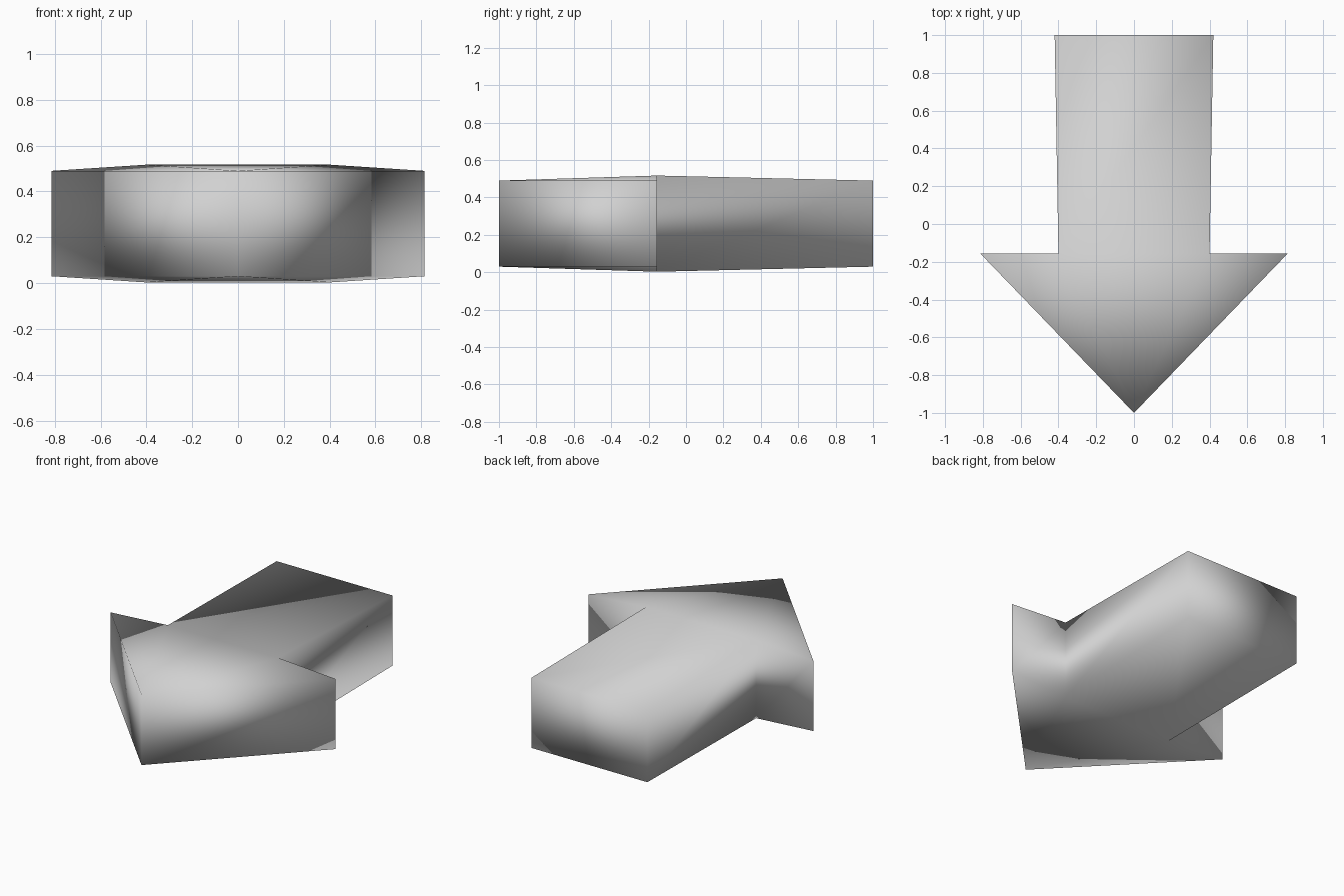
import bpy
import bmesh

# Remove the default cube
cube = bpy.data.objects.get("Cube")
if cube:
    bpy.data.objects.remove(cube, do_unlink=True)

# Plain grey material
grey = bpy.data.materials.new("plain grey")
grey.use_nodes = True
colour = (0.64, 0.64, 0.64, 1)
grey.diffuse_color = colour
grey.node_tree.nodes["Principled BSDF"].inputs["Base Color"].default_value = colour

# One half of the outline: x, y, half thickness (thickest at the neck)
MID = 0.26
half = [(0.42, 1.0, 0.23), (0.40, -0.155, 0.257), (0.815, -0.155, 0.23)]
tip = (0.0, -1.0, 0.23)
outline = half + [tip] + [(-x, y, t) for x, y, t in reversed(half)]

# Vertices of the upper and lower outline
bm = bmesh.new()
upper = [bm.verts.new((x, y, MID + t)) for x, y, t in outline]
lower = [bm.verts.new((x, y, MID - t)) for x, y, t in outline]

# Caps: shaft, centre of the head and the two barbs
for ring in (upper, lower):
    tail_l, neck_l, barb_l, point, barb_r, neck_r, tail_r = ring
    for face in ((tail_l, neck_l, neck_r, tail_r), (neck_l, point, neck_r),
                 (neck_l, barb_l, point), (neck_r, point, barb_r)):
        bm.faces.new(face)

# Upright walls all round
count = len(outline)
for i in range(count):
    j = (i + 1) % count
    bm.faces.new((upper[i], upper[j], lower[j], lower[i]))

# Smooth shading flows over every corner
bmesh.ops.recalc_face_normals(bm, faces=bm.faces)
for face in bm.faces:
    face.smooth = True

mesh = bpy.data.meshes.new("arrow")
bm.to_mesh(mesh)
bm.free()
mesh.materials.append(grey)
arrow = bpy.data.objects.new("arrow", mesh)
bpy.context.collection.objects.link(arrow)
